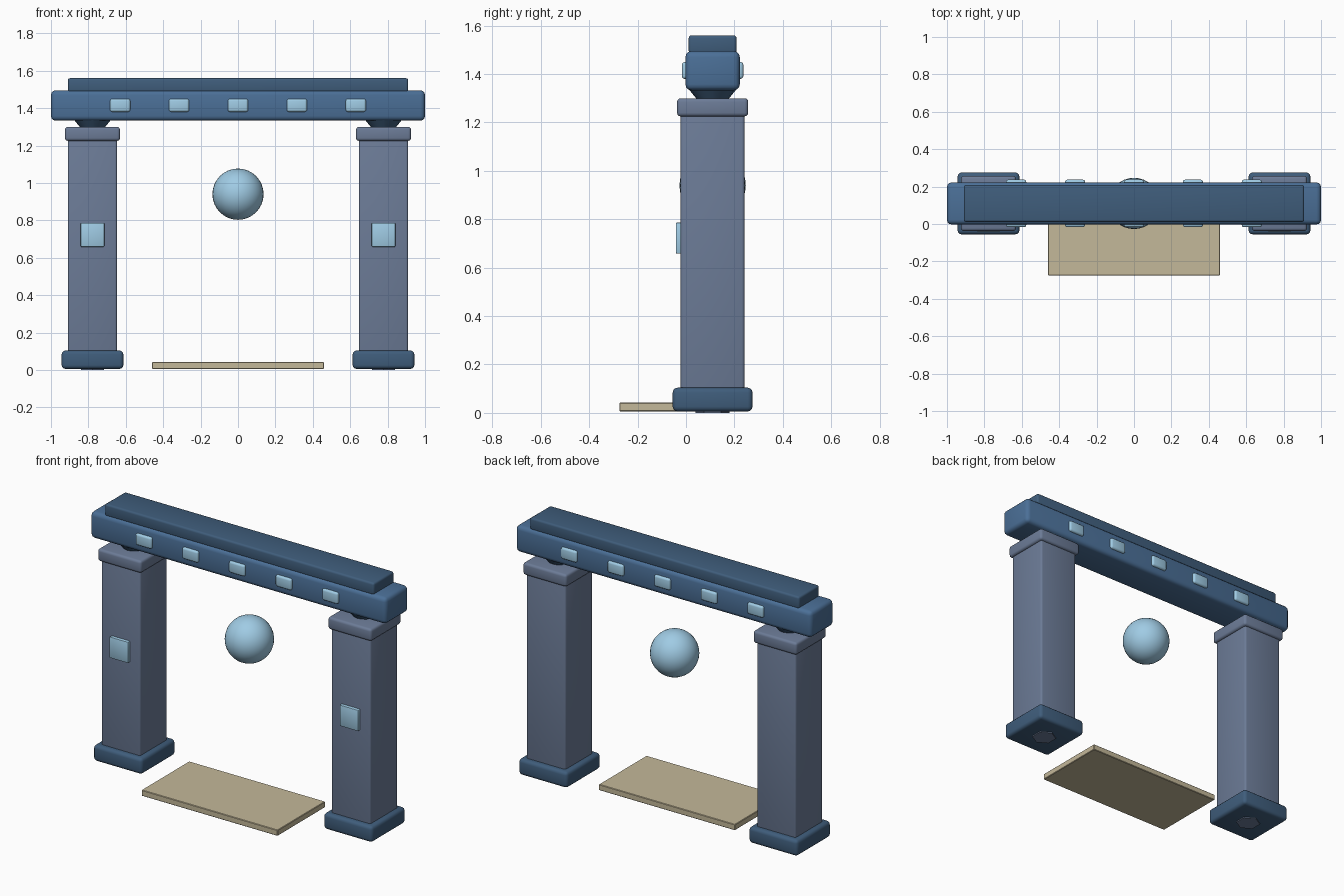
import bpy, math

if "Cube" in bpy.data.objects:
    bpy.data.objects.remove(bpy.data.objects["Cube"])

YC = 0.11  # depth centre of the gate


def material(name, rgb):
    m = bpy.data.materials.new(name)
    m.diffuse_color = (*rgb, 1)
    m.use_nodes = True
    m.node_tree.nodes["Principled BSDF"].inputs["Base Color"].default_value = m.diffuse_color
    return m


stone = material("stone", (0.15, 0.20, 0.31))
dark = material("dark_blue", (0.05, 0.11, 0.20))
blue = material("beam_blue", (0.07, 0.16, 0.31))
glow = material("light_blue", (0.35, 0.60, 0.78))
sand = material("sand", (0.55, 0.48, 0.32))


def finish(ob, name, mat, bevel=0, segments=3):
    ob.name = name
    ob.data.materials.append(mat)
    if bevel:
        mod = ob.modifiers.new("bevel", 'BEVEL')
        mod.width, mod.segments = bevel, segments
        bpy.ops.object.modifier_apply(modifier=mod.name)
    bpy.ops.object.shade_smooth_by_angle(angle=math.radians(35))
    return ob


def box(name, x, y, z, mat, bevel=0.0, segments=3):
    """Bevelled box from (min, max) ranges on each axis."""
    bpy.ops.mesh.primitive_cube_add(
        size=1, location=[(a + b) / 2 for a, b in (x, y, z)])
    ob = bpy.context.object
    ob.scale = [b - a for a, b in (x, y, z)]
    bpy.ops.object.transform_apply(location=False, rotation=False, scale=True)
    return finish(ob, name, mat, bevel, segments)


def around(c, w):
    return (c - w / 2, c + w / 2)


def cone(name, x, z0, z1, r0, r1, mat, sides):
    bpy.ops.mesh.primitive_cone_add(vertices=sides, radius1=r0, radius2=r1,
                                    depth=z1 - z0, location=(x, YC, (z0 + z1) / 2))
    return finish(bpy.context.object, name, mat)


# Pillars with base, capital, joint, foot plug and front plaque
for side, s in (("left", -1), ("right", 1)):
    x = 0.778 * s
    box(side + "_base", around(x, 0.33), around(YC, 0.33), (0.006, 0.104), dark, 0.02)
    box(side + "_pillar", around(x, 0.264), around(YC, 0.264), (0.05, 1.24), stone, 0.012)
    box(side + "_capital", around(x, 0.294), around(YC, 0.294), (1.225, 1.30), stone, 0.015)
    cone(side + "_joint", x, 1.29, 1.345, 0.06, 0.105, dark, 16)
    cone(side + "_foot_plug", x, 0.0, 0.03, 0.07, 0.07, stone, 6)
    box(side + "_plaque", around(x, 0.126), (-0.042, 0.0), (0.658, 0.787), glow, 0.005, 2)

# Lintel beam and roof slab
box("beam", (-1, 1), around(YC, 0.225), (1.333, 1.495), blue, 0.025)
box("roof_slab", (-0.91, 0.91), around(YC, 0.198), (1.485, 1.56), dark, 0.012)

# Lamps along both faces of the beam
for i in range(5):
    x = (i - 2) * 0.315
    for face, y in (("front", (-0.017, 0.02)), ("back", (0.20, 0.237))):
        box(f"{face}_lamp_{i + 1}", around(x, 0.108), y, (1.38, 1.45), glow, 0.012)

# Floating orb
bpy.ops.mesh.primitive_uv_sphere_add(segments=32, ring_count=16, radius=0.137,
                                     location=(0, YC, 0.94))
finish(bpy.context.object, "orb", glow)

# Threshold slab
box("threshold", (-0.46, 0.46), (-0.275, 0.185), (0.006, 0.042), sand, 0.003, 1)
